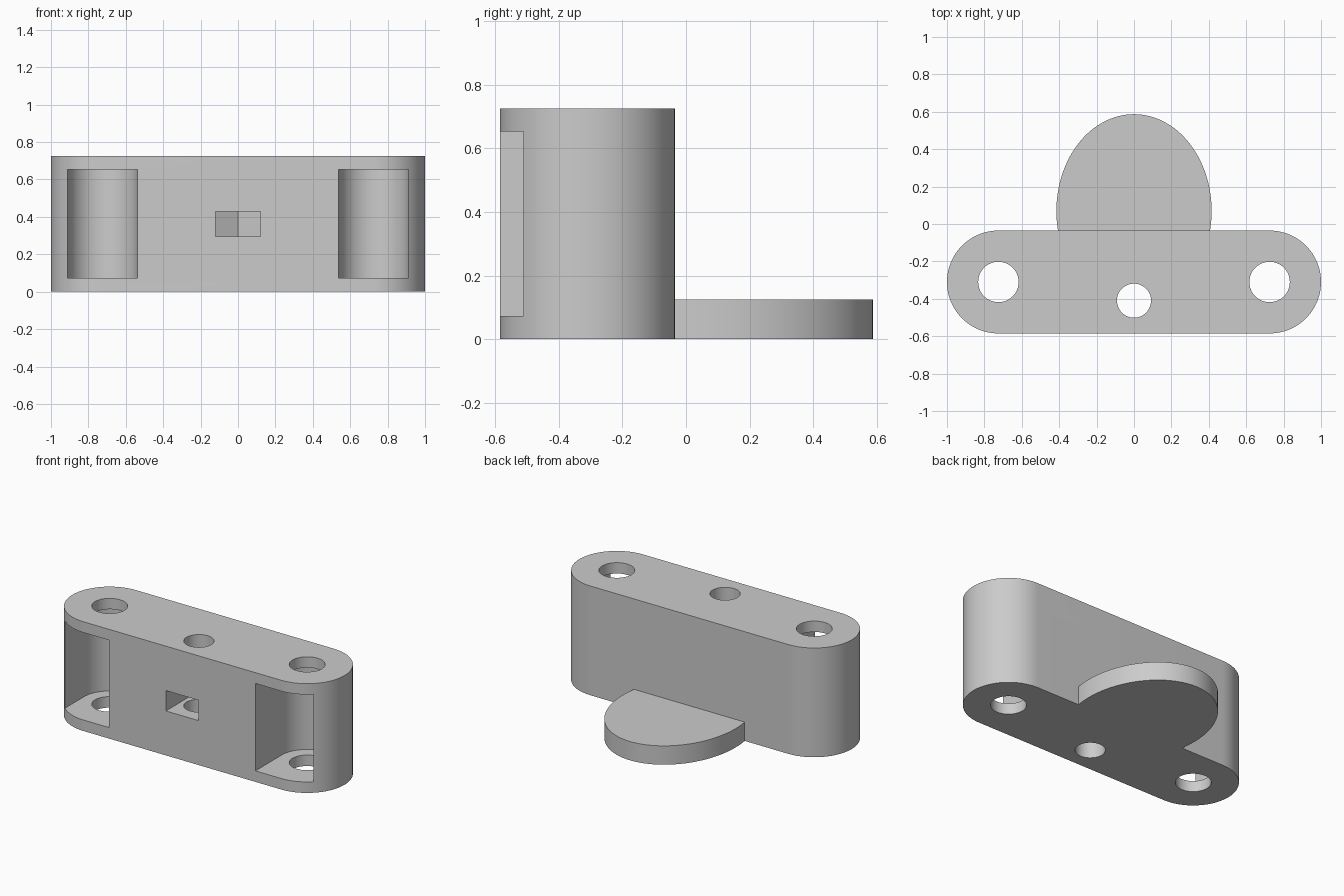
import bpy
import bmesh
from math import cos, sin, pi

cube = bpy.data.objects.get("Cube")
if cube:
    bpy.data.objects.remove(cube, do_unlink=True)

GREY = (0.6, 0.6, 0.6, 1.0)
mat = bpy.data.materials.new("mid grey")
mat.use_nodes = True
mat.diffuse_color = GREY
mat.node_tree.nodes["Principled BSDF"].inputs["Base Color"].default_value = GREY

HEIGHT = 0.725
BAR_Y, BAR_R = -0.31, 0.275
END_X = 0.725


def arc(cx, cy, rx, ry, start, end, n):
    """Points along an elliptical arc, both ends included."""
    return [(cx + rx * cos(start + (end - start) * i / n),
             cy + ry * sin(start + (end - start) * i / n)) for i in range(n + 1)]


def ring(cx, cy, rx, ry, n, start=0.0):
    return arc(cx, cy, rx, ry, start, start + 2 * pi, n)[:-1]


def prism(name, outline, z0, z1):
    """Extrude a counter-clockwise outline from z0 to z1."""
    bm = bmesh.new()
    face = bm.faces.new([bm.verts.new((x, y, z0)) for x, y in outline])
    top = bmesh.ops.extrude_face_region(bm, geom=[face])["geom"]
    verts = [v for v in top if isinstance(v, bmesh.types.BMVert)]
    bmesh.ops.translate(bm, vec=(0, 0, z1 - z0), verts=verts)
    bmesh.ops.recalc_face_normals(bm, faces=bm.faces)
    mesh = bpy.data.meshes.new(name)
    bm.to_mesh(mesh)
    bm.free()
    mesh.materials.append(mat)
    obj = bpy.data.objects.new(name, mesh)
    bpy.context.collection.objects.link(obj)
    return obj


def combine(target, tool, operation):
    """Apply a boolean and discard the tool."""
    tool.hide_render = True
    mod = target.modifiers.new(operation, 'BOOLEAN')
    mod.operation = operation
    mod.solver = 'EXACT'
    mod.object = tool
    bpy.context.view_layer.objects.active = target
    bpy.ops.object.modifier_apply(modifier=mod.name)
    bpy.data.objects.remove(tool, do_unlink=True)


# Round-ended upright bar
bar = prism("mounting_bracket",
            arc(END_X, BAR_Y, BAR_R, BAR_R, -pi / 2, pi / 2, 48)
            + arc(-END_X, BAR_Y, BAR_R, BAR_R, pi / 2, 3 * pi / 2, 48),
            0, HEIGHT)

# Elliptical foot tongue at the back
combine(bar, prism("foot_tongue", ring(0, 0.07, 0.415, 0.517, 128), 0, 0.125), 'UNION')

# End pockets, open at the front, with a bolt hole through each
for side in (-1, 1):
    x = side * END_X
    pocket = arc(x, BAR_Y, 0.1875, 0.1875, 0, pi, 48)
    pocket += [(x - 0.1875, -0.8), (x + 0.1875, -0.8)]
    combine(bar, prism("pocket_cutter", pocket, 0.073, 0.653), 'DIFFERENCE')
    combine(bar, prism("bolt_cutter", ring(x, BAR_Y, 0.108, 0.108, 64), -0.1, 0.9), 'DIFFERENCE')

# Captive nut slot with a pointed back, and the centre hole
NUT_Y, NUT_W = -0.41, 0.12
nut_r = NUT_W / cos(pi / 6)
slot = arc(0, NUT_Y, nut_r, nut_r, pi / 6, 5 * pi / 6, 2)
slot += [(-NUT_W, -0.8), (NUT_W, -0.8)]
combine(bar, prism("nut_cutter", slot, 0.295, 0.43), 'DIFFERENCE')
combine(bar, prism("centre_cutter", ring(0, NUT_Y, 0.091, 0.091, 64), -0.1, 0.9), 'DIFFERENCE')

# Smooth walls with crisp edges
bpy.ops.object.select_all(action='DESELECT')
bar.select_set(True)
bpy.context.view_layer.objects.active = bar
bpy.ops.object.shade_smooth_by_angle(angle=pi / 6 - 0.1)
